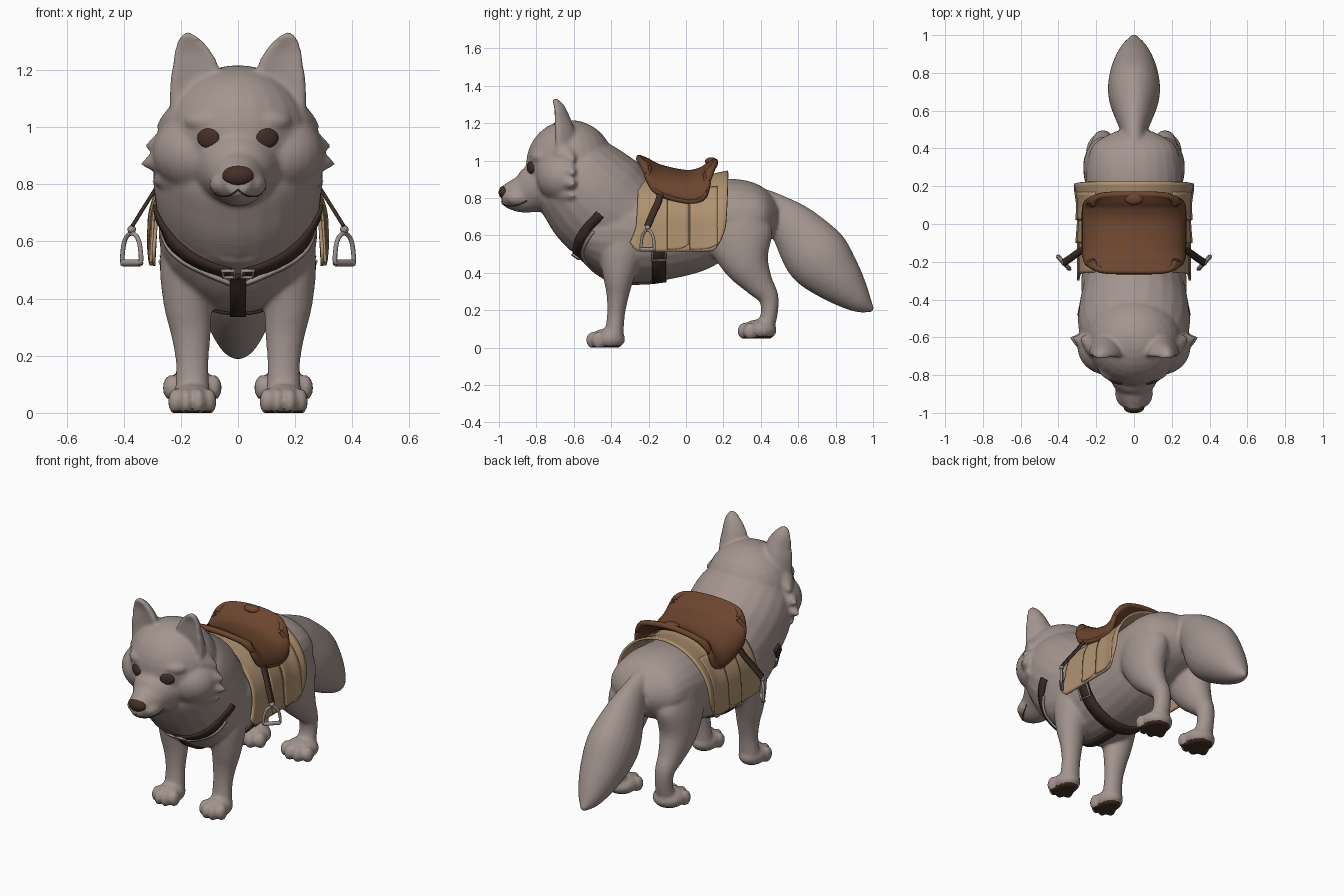
import bpy, bmesh, math
from mathutils import Vector, Matrix
from mathutils.bvhtree import BVHTree

if "Cube" in bpy.data.objects:
    bpy.data.objects.remove(bpy.data.objects["Cube"])


def material(name, *rgb):
    m = bpy.data.materials.new(name)
    m.use_nodes = True
    m.diffuse_color = (*rgb, 1)
    m.node_tree.nodes["Principled BSDF"].inputs["Base Color"].default_value = (*rgb, 1)
    return m


FUR = material("grey fur", .37, .3, .275)
LEATHER = material("saddle leather", .15, .06, .028)
CLOTH = material("tan cloth", .43, .29, .165)
STRAP = material("dark strap", .045, .025, .018)
METAL = material("worn metal", .34, .29, .27)
SKIN = material("dark skin", .06, .029, .019)


def make(name, bm, mat, *mods):
    me = bpy.data.meshes.new(name)
    bmesh.ops.recalc_face_normals(bm, faces=bm.faces)
    bm.to_mesh(me)
    bm.free()
    me.materials.append(mat)
    me.shade_smooth()
    ob = bpy.data.objects.new(name, me)
    bpy.context.collection.objects.link(ob)
    for kind, settings in mods:
        mod = ob.modifiers.new(kind.title(), kind)
        for key, value in settings.items():
            setattr(mod, key, value)
    return ob


def spline(pts, n=5):
    """Catmull-Rom interpolation of tuples of any length."""
    out = []
    for i in range(len(pts) - 1):
        a, b, c, d = (pts[min(max(i + k, 0), len(pts) - 1)] for k in (-1, 0, 1, 2))
        for s in range(n):
            t = s / n
            out.append([q + .5 * t * (r - p + t * (2*p - 5*q + 4*r - w + t * (3*(q - r) + w - p)))
                        for p, q, r, w in zip(a, b, c, d)])
    return out + [list(pts[-1])]


def loft(bm, stations, side=1, dent=0, sides=24):
    """Closed tube through stations of x, y, z, side radius, other radius."""
    st = spline(stations)
    pos = [Vector((side * s[0], s[1], s[2])) for s in st]
    rings = []
    for i, s in enumerate(st):
        t = (pos[min(i + 1, len(st) - 1)] - pos[max(i - 1, 0)]).normalized()
        ref = Vector((0, 1, 0)) if abs(t.x) > .8 else Vector((1, 0, 0))
        u = (ref - t * ref.dot(t)).normalized()
        v = t.cross(u)
        if dent and v.y > 0:
            v = -v
        ring = []
        for k in range(sides):
            c, q = math.cos(math.tau * k / sides), math.sin(math.tau * k / sides)
            ring.append(bm.verts.new(pos[i] + u * s[3] * c + v * s[4] * (q - dent * q * q)))
        rings.append(ring)
    for a, b in zip(rings, rings[1:]):
        for k in range(sides):
            bm.faces.new((a[k], a[k - 1], b[k - 1], b[k]))
    bm.faces.new(rings[0])
    bm.faces.new(rings[-1][::-1])


def ball(bm, centre, radii, rot=None):
    mat = Matrix.Translation(centre) @ (rot or Matrix()) @ Matrix.Diagonal((*radii, 1))
    bmesh.ops.create_uvsphere(bm, u_segments=24, v_segments=16, radius=1, matrix=mat)


def tuft(bm, base, tip, r, side):
    loft(bm, [(*base, r, r), (*[(a + b) / 2 for a, b in zip(base, tip)], r * .7, r * .7), (*tip, .006, .006)], side)


# Body: overlapping volumes fused into one skin
bm = bmesh.new()
loft(bm, [(0, -.65, .59, .1, .07), (0, -.55, .62, .235, .18), (0, -.4, .63, .275, .27), (0, -.2, .63, .275, .28),
          (0, 0, .64, .26, .25), (0, .15, .68, .255, .22), (0, .3, .7, .25, .2), (0, .42, .7, .215, .15),
          (0, .49, .7, .1, .07)])
# neck, muzzle and tail
loft(bm, [(0, -.29, .66, .26, .25), (0, -.43, .75, .29, .295), (0, -.54, .86, .295, .275), (0, -.62, .95, .26, .23),
          (0, -.67, 1, .14, .11)])
loft(bm, [(0, -.7, .88, .19, .17), (0, -.8, .85, .14, .135), (0, -.87, .822, .1, .104), (0, -.93, .815, .078, .082),
          (0, -.985, .815, .045, .05)])
loft(bm, [(0, .38, .8, .06, .06), (0, .47, .745, .06, .085), (0, .58, .64, .1, .135), (0, .7, .49, .138, .175),
          (0, .82, .36, .12, .135), (0, .93, .25, .07, .07), (0, 1.0, .2, .012, .012)])
ball(bm, (0, -.62, .98), (.25, .235, .237))
for s in (-1, 1):
    ball(bm, (s * .14, -.65, .91), (.16, .15, .14))
    ball(bm, (s * .09, -.76, 1.02), (.1, .075, .05))
    ball(bm, (s * .045, -.9, .8), (.055, .07, .045))
    loft(bm, [(.14, -.68, 1.05, .1, .06), (.148, -.685, 1.13, .092, .052), (.15, -.69, 1.2, .084, .043),
              (.165, -.695, 1.265, .062, .03), (.175, -.705, 1.305, .038, .02), (.178, -.713, 1.328, .014, .01)],
         s, dent=.9)
    # cheek fur tips
    for z, out in ((1.0, .285), (.93, .325), (.87, .34), (.81, .3)):
        tuft(bm, (.16, -.66, z + .03), (out, -.6, z), .085, s)
    # legs
    loft(bm, [(.15, -.33, .64, .115, .15), (.168, -.35, .5, .106, .12), (.174, -.36, .38, .086, .085),
              (.165, -.365, .28, .07, .06), (.16, -.375, .17, .057, .047), (.16, -.385, .06, .062, .052)], s)
    loft(bm, [(.13, .28, .74, .11, .14), (.158, .285, .6, .108, .18), (.17, .32, .46, .097, .13),
              (.17, .385, .35, .072, .082), (.165, .44, .27, .056, .055), (.163, .445, .18, .052, .045),
              (.162, .42, .1, .06, .05)], s)
    for y, z, w in ((-.42, .045, 1), (.39, .093, 1.22)):
        ball(bm, (s * .16, y, z), (.076 * w, .095, .058))
        for dx, dy in ((-.06, .03), (-.022, 0), (.022, 0), (.06, .03)):
            ball(bm, (s * .16 + dx * w, y - .077 + dy, z - .005), (.025 * w, .038, .046))
body = make("body", bm, FUR, ("REMESH", dict(mode="VOXEL", voxel_size=.01)),
            ("SMOOTH", dict(factor=.5, iterations=6)))
bpy.context.view_layer.update()
skin = bpy.data.meshes.new_from_object(body.evaluated_get(bpy.context.evaluated_depsgraph_get()))
body.modifiers.clear()
body.data = skin
skin.materials.clear()
skin.materials.append(FUR)
skin.materials.append(SKIN)
for v in skin.vertices:
    v.co.z = max(v.co.z, .05 if v.co.y > 0 and v.co.y < .6 else 0)
skin.shade_smooth()
# paw pads
for p in skin.polygons:
    low = .066 if p.center.y > 0 else .014
    p.material_index = int(p.center.z < low and p.normal.z < -.7)
bm = bmesh.new()
bm.from_mesh(skin)
surface = BVHTree.FromBMesh(bm)
bm.free()


def snap(p, lift=0):
    co, no, _, _ = surface.find_nearest(Vector(p))
    return co + no * lift, no


def strap(name, pts, width, mat=STRAP, lift=.006, normal=None):
    """Flat band along a path, lying on the body unless a normal is given."""
    path = [(Vector(p), Vector(normal)) if normal else snap(p, lift) for p in spline(pts, 8)]
    bm = bmesh.new()
    rows = []
    for i, (co, no) in enumerate(path):
        t = path[min(i + 1, len(path) - 1)][0] - path[max(i - 1, 0)][0]
        w = t.cross(no).normalized() * width / 2
        rows.append([bm.verts.new(co + w * k) for k in (-1, 0, 1)])
    for a, b in zip(rows, rows[1:]):
        for k in (0, 1):
            bm.faces.new((a[k], a[k + 1], b[k + 1], b[k]))
    make(name, bm, mat, ("SOLIDIFY", dict(thickness=.013, offset=0)))


def tube(name, pts, radius, mat, closed=False):
    cu = bpy.data.curves.new(name, "CURVE")
    cu.dimensions = "3D"
    cu.bevel_depth = radius
    cu.bevel_resolution = 2
    sp = cu.splines.new("POLY")
    sp.points.add(len(pts) - 1)
    for point, co in zip(sp.points, pts):
        point.co = (*co, 1)
    sp.use_cyclic_u = closed
    sp.use_smooth = True
    cu.materials.append(mat)
    bpy.context.collection.objects.link(bpy.data.objects.new(name, cu))


def sheet(name, fn, nu, nv, mat, thick):
    """Grid surface from fn(u, v), with v across from -1 to 1."""
    bm = bmesh.new()
    rows = [[bm.verts.new(fn(i / nu, 2 * j / nv - 1)) for j in range(nv + 1)] for i in range(nu + 1)]
    for a, b in zip(rows, rows[1:]):
        for j in range(nv):
            bm.faces.new((a[j], a[j + 1], b[j + 1], b[j]))
    make(name, bm, mat, ("SOLIDIFY", dict(thickness=thick, offset=0)))


# Face
bm = bmesh.new()
ball(bm, (0, -.972, .83), (.055, .03, .036))
make("nose", bm, SKIN)
for s, label in ((1, "left"), (-1, "right")):
    bm = bmesh.new()
    co, no = snap((s * .116, -.86, .96))
    ball(bm, co, (.042, .034, .013), no.to_track_quat("Z", "Y").to_matrix().to_4x4())
    make(label + "_eye", bm, SKIN)
    mouth = spline([(0, -1, .78), (s * .035, -.97, .752), (s * .08, -.9, .755), (s * .1, -.85, .785)])
    tube(label + "_mouth_line", [snap(p)[0] for p in mouth], .003, SKIN)


# Saddle blanket: arch over the back, then straight sides
def drape(y, v, bottom, out=0):
    flare = .025 * max(0, (y - .1) / .12) + out
    a = abs(v) / .65
    if a < 1:
        x, z = math.sin(a * math.pi / 2) * (.288 + flare), .65 + math.cos(a * math.pi / 2) * (.265 + flare)
    else:
        x, z = .288 + flare + .014 * (a - 1), .65 - (abs(v) - .65) / .35 * (.65 - bottom)
    return (math.copysign(x, v), y, z)


def blanket(u, v):
    y = -.255 + .48 * u - .045 * abs(v) ** 3
    corner = .05 * max(0, abs(u - .5) * 2 - .8) ** 2 / .04
    return drape(y, v, .515 + corner)


sheet("saddle_blanket", blanket, 24, 48, CLOTH, .012)
for s, label in ((1, "left"), (-1, "right")):
    for k, (y, size) in enumerate(((-.1, .115), (.02, .15))):
        sheet(f"{label}_blanket_flap_{k + 1}",
              lambda u, v: drape(y + size * u, s * (.65 + .35 * v), .525 + .03 * u ** 4, .011 - .009 * u),
              8, 24, CLOTH, .008)

# Saddle: front and rear rise, sides hang like a smile
profile = spline([(-.25, 1.015, .97), (-.21, 1.0, .89), (-.14, .965, .825), (0, .935, .785), (.08, .95, .795),
                  (.125, .98, .85), (.155, .995, .93)], 6)


def seat(u, v):
    y, top, edge = profile[round(u * (len(profile) - 1))]
    ends = 2 * u - 1
    half = .26 - .045 * ends ** 4
    rise = math.cos(v * math.pi / 2) ** .9 if abs(v) < 1 else 0
    return (half * math.sin(v * math.pi / 2), y - .05 * ends ** 3 * abs(v) ** 4, edge + (top - edge) * rise)


sheet("saddle_seat", seat, len(profile) - 1, 32, LEATHER, .03)
for u, label in ((0, "front"), (1, "rear")):
    tube(f"saddle_{label}_rim", [seat(u, k / 12) for k in range(-12, 13)], .017, LEATHER)
for s, label in ((1, "left"), (-1, "right")):
    tube(label + "_saddle_edge", [seat(k / 24, s) for k in range(25)], .017, LEATHER)
bm = bmesh.new()
ball(bm, (0, .135, .997), (.048, .034, .02))
make("saddle_knob", bm, LEATHER)

# Girth, breast collar and chest strap
strap("girth", [(.3, -.14, .54), (.25, -.14, .42), (.12, -.14, .35), (0, -.14, .33), (-.12, -.14, .35),
                (-.25, -.14, .42), (-.3, -.14, .54)], .075)
strap("chest_strap", [(0, -.6, .44), (0, -.56, .4), (0, -.4, .33), (0, -.17, .33)], .055)
for s, label in ((1, "left"), (-1, "right")):
    strap(label + "_collar", [(s * .3, -.46, .71), (s * .24, -.56, .6), (s * .15, -.6, .51), (s * .03, -.6, .455)],
          .05)
    strap(label + "_collar_lining", [(s * .28, -.5, .62), (s * .15, -.58, .475), (s * .03, -.57, .42)],
          .014, METAL)
    for part, spot, w in (("collar", (s * .035, -.61, .455), .02), ("girth", (s * .3, -.14, .48), .035)):
        co, no = snap(spot, .016)
        turn = no.to_track_quat("Z", "Y")
        tube(f"{label}_{part}_buckle", [co + turn @ Vector((a * w, b * w, 0))
                                        for a, b in ((-1, -1), (1, -1), (1, 1), (-1, 1))], .007, METAL, True)
    # Stirrup and its leather
    strap(label + "_stirrup_leather", [(s * .235, -.125, .88), (s * .285, -.145, .79), (s * .335, -.18, .71),
                                       (s * .372, -.205, .65)], .036, normal=(s * .83, 0, .55))
    arch = spline([(-.046, 0), (-.046, .03), (-.036, .075), (-.014, .1), (.014, .1), (.036, .075), (.046, .03),
                   (.046, 0)])
    frame = [(s * (.372 + .7 * h), -.205 + .75 * h, .525 + z) for h, z in arch]
    tube(label + "_stirrup", frame, .008, METAL, True)
    tube(label + "_stirrup_tread", [frame[0], frame[-1]], .012, METAL)
    bm = bmesh.new()
    ball(bm, (s * .372, -.205, .642), (.015, .015, .014))
    make(label + "_stirrup_loop", bm, METAL)
